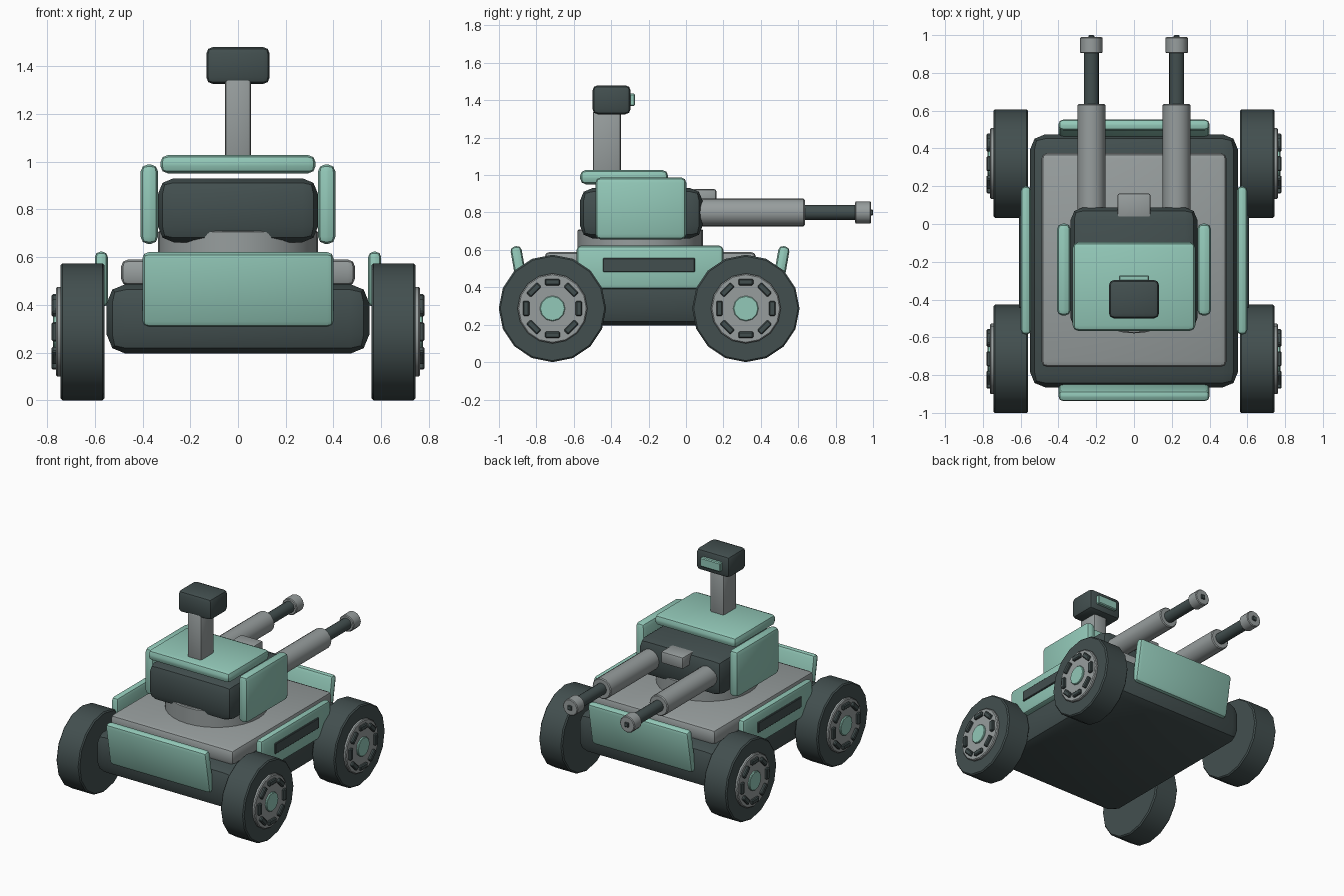
import bpy, bmesh
from math import radians, pi, cos, sin
from mathutils import Matrix

if "Cube" in bpy.data.objects:
    bpy.data.objects.remove(bpy.data.objects["Cube"])


def material(name, rgb):
    m = bpy.data.materials.new(name)
    m.diffuse_color = (*rgb, 1)
    m.use_nodes = True
    m.node_tree.nodes["Principled BSDF"].inputs["Base Color"].default_value = m.diffuse_color
    return m


DARK = material("dark_metal", (0.055, 0.078, 0.078))
TEAL = material("teal_paint", (0.29, 0.58, 0.48))
GREY = material("grey_metal", (0.31, 0.34, 0.34))


def finish(name, bm, mat):
    bmesh.ops.recalc_face_normals(bm, faces=bm.faces)
    me = bpy.data.meshes.new(name)
    bm.to_mesh(me)
    bm.free()
    me.shade_smooth()
    me.set_sharp_from_angle(angle=radians(35))
    me.materials.append(mat)
    ob = bpy.data.objects.new(name, me)
    bpy.context.collection.objects.link(ob)
    return ob


def bevel(bm, edges, width, segs):
    bmesh.ops.bevel(bm, geom=edges, offset=width, segments=segs, profile=0.5,
                    affect='EDGES', clamp_overlap=True)


def box(name, x, y, z, mat, bev=0.0, segs=2, rot=None):
    """Bevelled box from (min, max) ranges, with an optional rotation matrix."""
    bm = bmesh.new()
    bmesh.ops.create_cube(bm, size=1)
    bmesh.ops.scale(bm, vec=(x[1] - x[0], y[1] - y[0], z[1] - z[0]), verts=bm.verts)
    if bev:
        bevel(bm, bm.edges[:], bev, segs)
    ob = finish(name, bm, mat)
    mat4 = Matrix.Translation(((x[0] + x[1]) / 2, (y[0] + y[1]) / 2, (z[0] + z[1]) / 2))
    ob.matrix_world = mat4 @ rot if rot else mat4
    return ob


def cylinder(name, axis, start, end, centre, r, sides, mat, bev=0.0):
    """Cylinder along an axis; centre gives the other two coordinates in order."""
    bm = bmesh.new()
    bmesh.ops.create_cone(bm, cap_ends=True, segments=sides, radius1=r, radius2=r,
                          depth=abs(end - start))
    if bev:
        rims = [e for e in bm.edges if abs(e.verts[0].co.z - e.verts[1].co.z) < 1e-5]
        bevel(bm, rims, bev, 1)
    ob = finish(name, bm, mat)
    loc = list(centre)
    loc.insert("XYZ".index(axis), (start + end) / 2)
    turn = {"X": Matrix.Rotation(pi / 2, 4, 'Y'), "Y": Matrix.Rotation(pi / 2, 4, 'X'),
            "Z": Matrix.Identity(4)}[axis]
    ob.matrix_world = Matrix.Translation(loc) @ turn
    return ob


def span(s, a, b):
    return tuple(sorted((s * a, s * b)))


# Hull and deck
box("hull", (-.55, .55), (-.865, .475), (.195, .487), DARK, .08)
box("deck", (-.49, .49), (-.757, .375), (.48, .59), GREY, .03)

# Front and rear armour plates, leaning outward at the top
for name, y, a in (("front_plate", -.885, 10), ("rear_plate", .50, -10)):
    box(name, (-.4, .4), (y - .03, y + .03), (.308, .622), TEAL, .025,
        rot=Matrix.Rotation(radians(a), 4, 'X'))

# Side skirts with dark vents
for s, side in ((1, "right"), (-1, "left")):
    box(side + "_skirt", span(s, .545, .6), (-.585, .2), (.39, .623), TEAL, .024)
    box(side + "_vent", span(s, .58, .61), (-.444, .048), (.481, .556), DARK, .004, 1)

# Wheels: tyre, hub disc, ring of lugs and cap
R = .287
for s, side in ((1, "right"), (-1, "left")):
    for end, y in (("front", -.714), ("rear", .32)):
        tag = f"{end}_{side}_"
        cylinder(tag + "tyre", "X", s * .56, s * .744, (y, R), R, 16, DARK, .008)
        cylinder(tag + "hub", "X", s * .70, s * .763, (y, R), .187, 16, GREY, .006)
        cylinder(tag + "cap", "X", s * .70, s * .775, (y, R), .068, 12, TEAL, .004)
        for i in range(8):
            a = i * pi / 4
            cy, cz = y + .141 * sin(a), R + .141 * cos(a)
            box(f"{tag}lug_{i}", span(s, .745, .781), (cy - .04, cy + .04),
                (cz - .017, cz + .017), DARK, .006, 1, Matrix.Rotation(-a, 4, 'X'))

# Turret
cylinder("turret_ring", "Z", .57, .71, (0, -.244), .335, 32, GREY, .006)
box("turret", (-.335, .335), (-.566, .088), (.662, .93), DARK, .065)
box("turret_roof", (-.325, .325), (-.566, -.096), (.951, 1.027), TEAL, .03)
box("turret_sight", (-.088, .088), (.03, .162), (.84, .925), GREY, .012)

# Cheek plates and twin guns
for s, side in ((1, "right"), (-1, "left")):
    box(side + "_cheek_plate", span(s, .335, .408), (-.485, .002), (.655, .988), TEAL, .03)
    x = s * .226
    cylinder(side + "_gun_sleeve", "Y", 0, .635, (x, .80), .074, 16, GREY, .006)
    cylinder(side + "_gun_barrel", "Y", .6, .92, (x, .80), .04, 16, DARK)
    cylinder(side + "_muzzle", "Y", .904, .99, (x, .80), .059, 12, GREY, .005)
    box(side + "_bore", (x - .016, x + .016), (.96, 1.0), (.784, .816), DARK, .004, 1)

# Sensor mast, head and lens
box("mast", (-.055, .055), (-.498, -.348), (1.0, 1.348), GREY, .015)
box("sensor_head", (-.133, .133), (-.50, -.296), (1.325, 1.48), DARK, .028)
box("sensor_lens", (-.08, .08), (-.31, -.272), (1.37, 1.435), TEAL, .006, 1)
